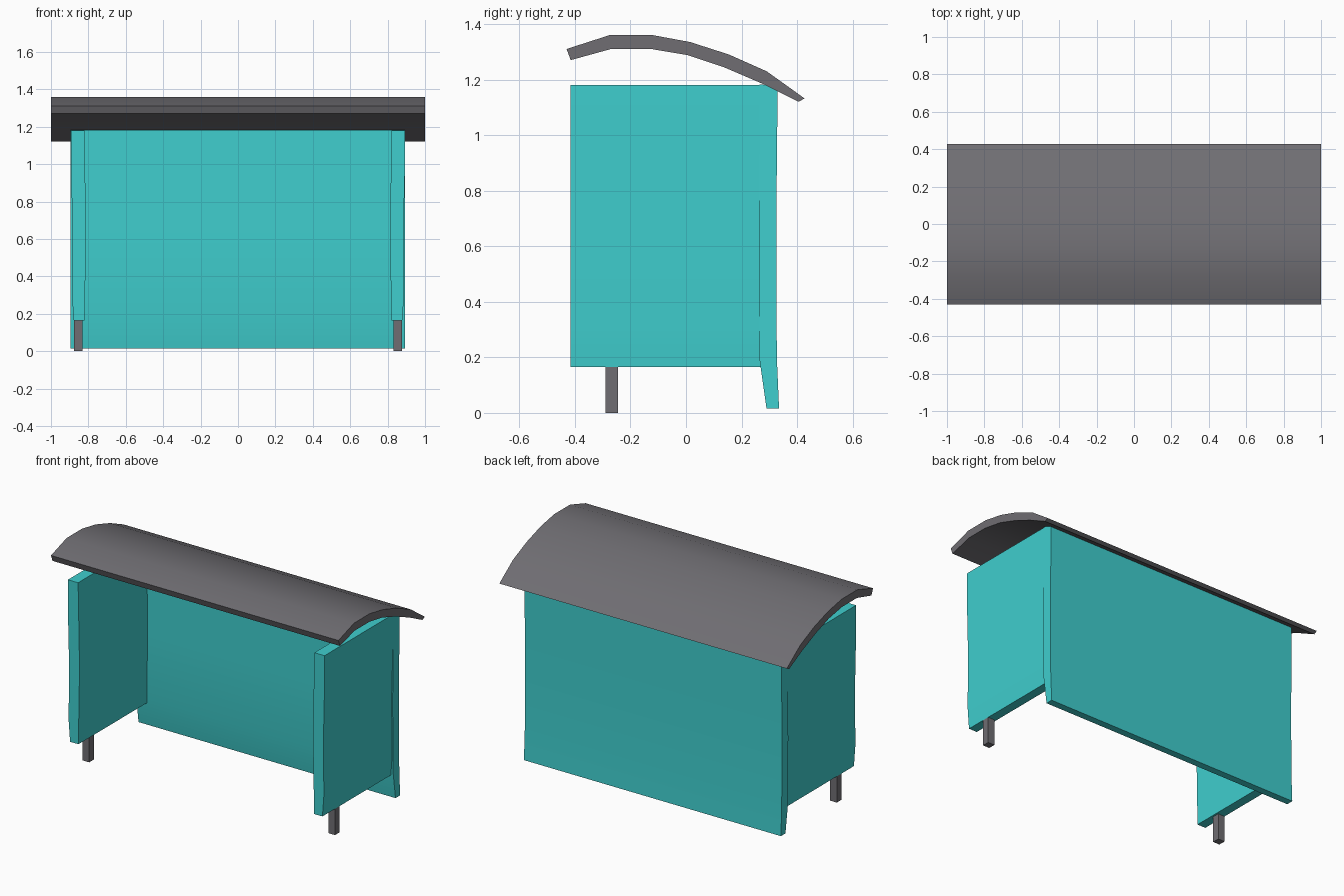
import bpy, bmesh
from mathutils import Vector

if "Cube" in bpy.data.objects:
    bpy.data.objects.remove(bpy.data.objects["Cube"])


def material(name, color):
    m = bpy.data.materials.new(name)
    m.diffuse_color = color
    m.use_nodes = True
    m.node_tree.nodes["Principled BSDF"].inputs["Base Color"].default_value = m.diffuse_color
    return m


def prism(name, profile, to_a, to_b, mat=None, angle=0.52):
    """Close a profile between two end placements."""
    bm = bmesh.new()
    a = [bm.verts.new(to_a(p)) for p in profile]
    b = [bm.verts.new(to_b(p)) for p in profile]
    n = len(profile)
    bm.faces.new(a)
    bm.faces.new(b[::-1])
    for i in range(n):
        j = (i + 1) % n
        bm.faces.new((a[j], a[i], b[i], b[j]))
    bmesh.ops.recalc_face_normals(bm, faces=bm.faces[:])
    mesh = bpy.data.meshes.new(name)
    bm.to_mesh(mesh)
    bm.free()
    obj = bpy.data.objects.new(name, mesh)
    bpy.context.collection.objects.link(obj)
    if mat:
        mesh.materials.append(mat)
    bpy.ops.object.select_all(action='DESELECT')
    bpy.context.view_layer.objects.active = obj
    obj.select_set(True)
    bpy.ops.object.shade_smooth_by_angle(angle=angle)
    return obj


teal = material("teal_panel", (0.05, 0.62, 0.62, 1))
dark = material("dark_grey", (0.16, 0.155, 0.17, 1))

# Curved roof
top = [(-.43, 1.31), (-.275, 1.36), (-.12, 1.36), (.015, 1.335),
       (.155, 1.29), (.29, 1.23), (.427, 1.132)]
under = [(-.415, 1.27), (-.27, 1.31), (-.125, 1.31), (.005, 1.288),
         (.14, 1.243), (.275, 1.185), (.405, 1.12)]
prism("roof", top + under[::-1], lambda p: Vector((-1, *p)), lambda p: Vector((1, *p)), dark)

# Back wall, flaring out at its foot
back = [(.335, .015), (.327, .2), (.325, .6), (.327, .9), (.33, 1.158),
        (.29, 1.18), (.265, 1.183), (.262, .6), (.265, .19), (.29, .015)]
prism("back_wall", back, lambda p: Vector((-.895, *p)), lambda p: Vector((.893, *p)), teal)

# Slightly bowed side walls, each on one front post
side = [(.878, .165), (.888, .3), (.885, .65), (.893, 1.0), (.893, 1.18),
        (.822, 1.18), (.812, .65), (.818, .3), (.82, .165)]
post = [(.832, -.29), (.878, -.29), (.878, -.245), (.832, -.245)]
for s, label in ((-1, "left"), (1, "right")):
    prism(label + "_side_wall", side,
          lambda p: Vector((s * p[0], -.415, p[1])),
          lambda p: Vector((s * p[0], .31, p[1])), teal)
    prism(label + "_post", post,
          lambda p: Vector((s * p[0], p[1], 0)),
          lambda p: Vector((s * p[0], p[1], .2)), dark)
